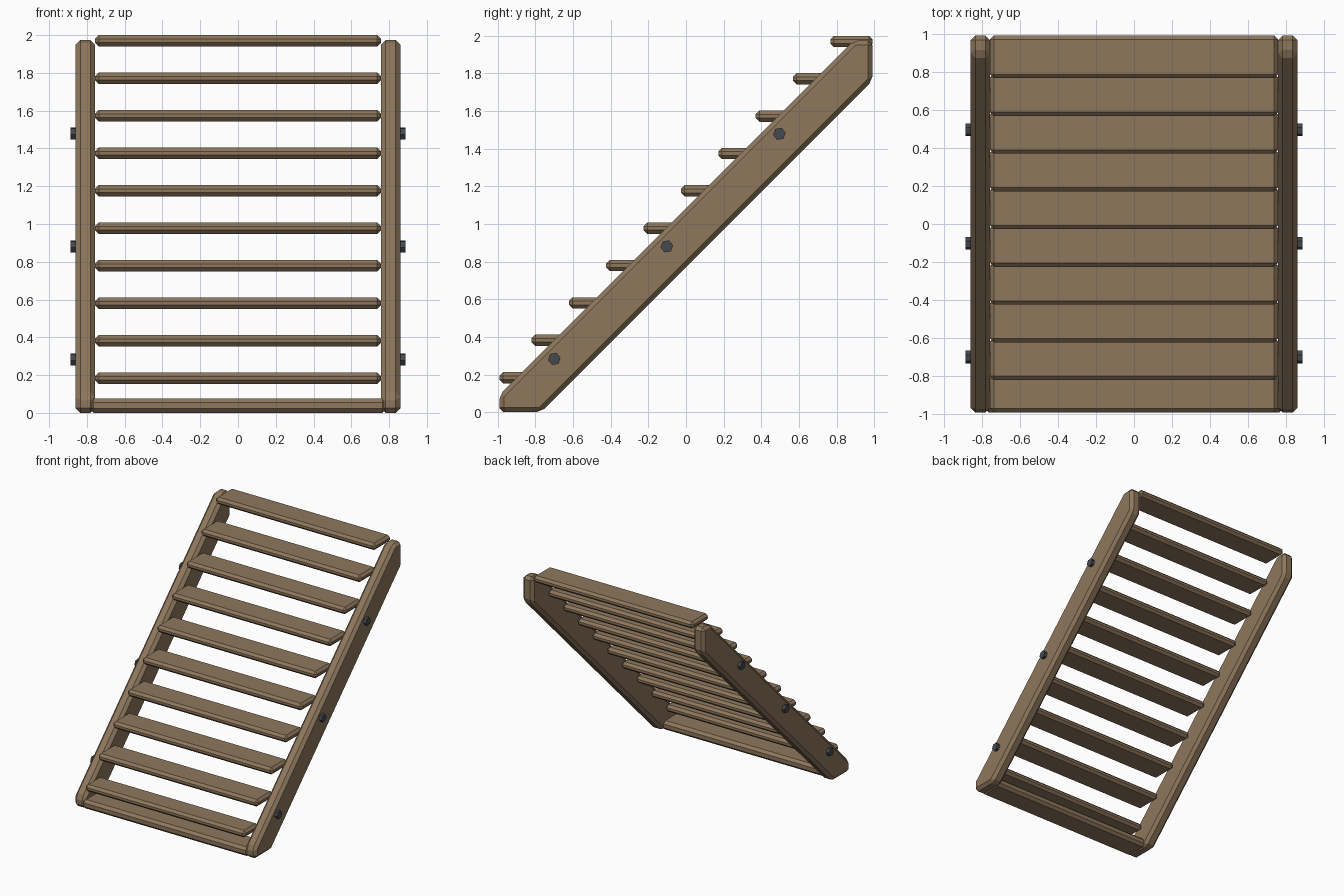
import bpy, bmesh, math
from mathutils import Matrix

if "Cube" in bpy.data.objects:
    bpy.data.objects.remove(bpy.data.objects["Cube"], do_unlink=True)


def material(name, rgb):
    m = bpy.data.materials.new(name)
    m.use_nodes = True
    m.diffuse_color = (*rgb, 1)
    m.node_tree.nodes["Principled BSDF"].inputs["Base Color"].default_value = (*rgb, 1)
    return m


WOOD = material("brown wood", (0.27, 0.185, 0.108))
METAL = material("dark bolt metal", (0.06, 0.068, 0.08))


def make_object(name, bm, mat, chamfer=0):
    """Chamfer every edge and turn the bmesh into an object."""
    bmesh.ops.recalc_face_normals(bm, faces=bm.faces)
    if chamfer:
        bmesh.ops.bevel(bm, geom=bm.edges[:], offset=chamfer, segments=1,
                        affect='EDGES', clamp_overlap=True)
    mesh = bpy.data.meshes.new(name)
    bm.to_mesh(mesh)
    bm.free()
    mesh.materials.append(mat)
    ob = bpy.data.objects.new(name, mesh)
    bpy.context.collection.objects.link(ob)
    return ob


def prism(name, outline, x0, x1, chamfer):
    """Extrude a side outline of (y, z) points from x0 to x1."""
    bm = bmesh.new()
    face = bm.faces.new([bm.verts.new((x0, y, z)) for y, z in outline])
    ext = bmesh.ops.extrude_face_region(bm, geom=[face])
    verts = [g for g in ext["geom"] if isinstance(g, bmesh.types.BMVert)]
    bmesh.ops.translate(bm, verts=verts, vec=(x1 - x0, 0, 0))
    return make_object(name, bm, WOOD, chamfer)


def board(name, half_width, y0, y1, z0, z1, chamfer):
    return prism(name, [(y0, z0), (y1, z0), (y1, z1), (y0, z1)],
                 -half_width, half_width, chamfer)


END = 0.992      # front and back limit
INNER, OUTER = 0.757, 0.86
HEIGHT = 1.975

# Sloped side beams, cut level at the foot and plumb at the top
beam = [(-END, 0), (-0.77, 0), (END, 1.762), (END, HEIGHT),
        (HEIGHT - 1.085, HEIGHT), (-END, 0.093)]
for side, s in (("left", 1), ("right", -1)):
    prism(side + "_side_beam", beam, s * INNER, s * OUTER, 0.025)

    # Hexagonal bolt heads along each beam
    for i in range(3):
        bm = bmesh.new()
        bmesh.ops.create_cone(bm, cap_ends=True, segments=6,
                              radius1=0.034, radius2=0.034, depth=0.04)
        place = (Matrix.Translation((s * 0.866, -0.7 + 0.598 * i, 0.283 + 0.598 * i))
                 @ Matrix.Rotation(math.radians(10), 4, 'X')
                 @ Matrix.Rotation(s * math.pi / 2, 4, 'Y'))
        bmesh.ops.transform(bm, matrix=place, verts=bm.verts)
        make_object(f"{side}_bolt_{i + 1}", bm, METAL)

# Treads, with the lowest one trimmed at the front
PITCH = 0.1985
for i in range(10):
    front = 0.767 - PITCH * (9 - i)
    top = 2.0 - PITCH * (9 - i)
    board(f"tread_{i + 1}", INNER, max(front, -END), front + 0.225,
          top - 0.06, top, 0.02)

# Bottom crossbar between the feet
board("bottom_crossbar", INNER + 0.03, -END, -0.78, 0, 0.077, 0.022)
